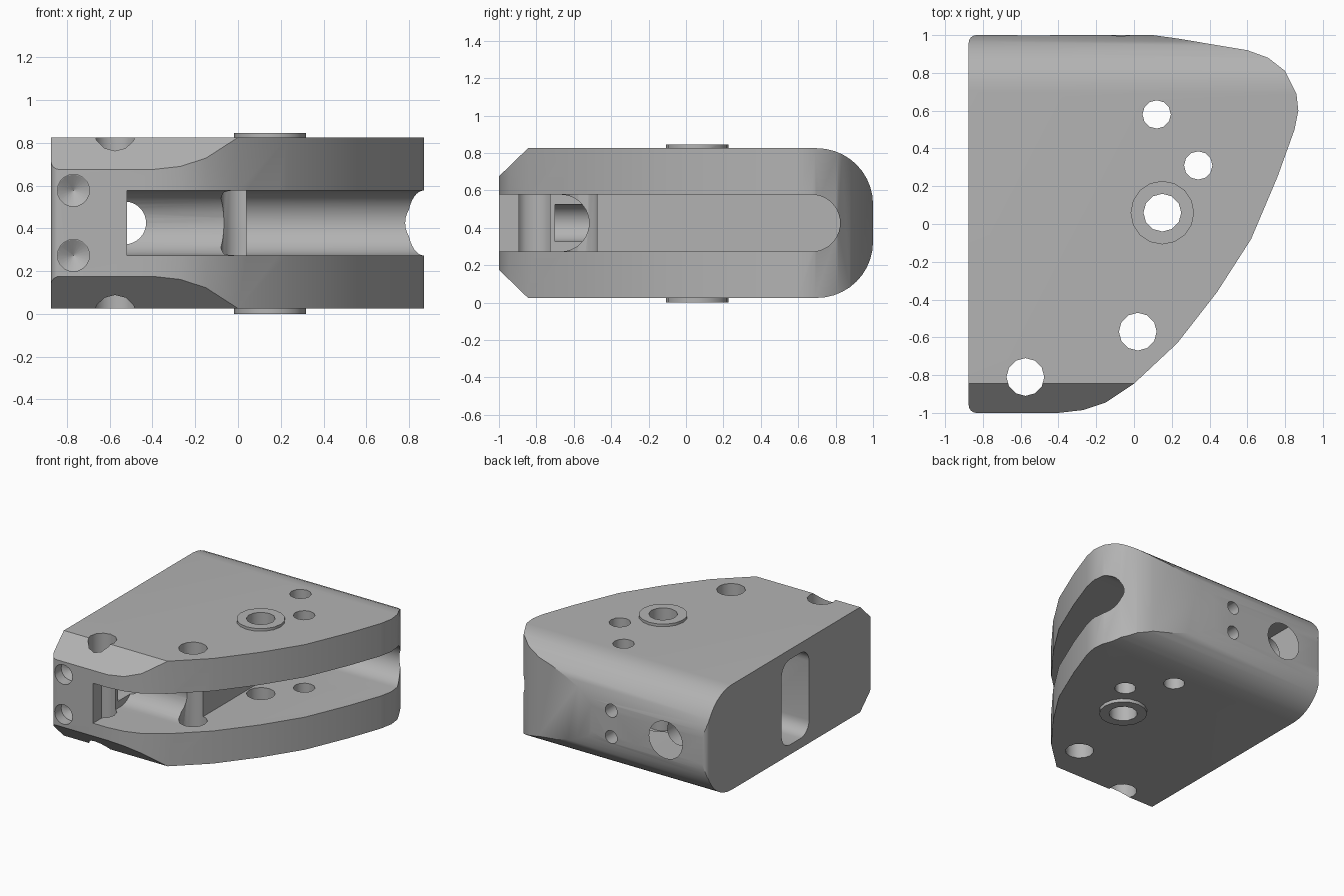
import bpy, bmesh, math
from mathutils import Matrix, Vector

default = bpy.data.objects.get("Cube")
if default:
    bpy.data.objects.remove(default, do_unlink=True)

MID = 0.425          # mid height of the block
FAR = 2.0            # overshoot for cutters

metal = bpy.data.materials.new("machined_grey")
metal.use_nodes = True
GREY = (0.45, 0.45, 0.45, 1)
metal.diffuse_color = GREY
metal.node_tree.nodes["Principled BSDF"].inputs["Base Color"].default_value = GREY


def finish(bm, name):
    bmesh.ops.recalc_face_normals(bm, faces=bm.faces)
    mesh = bpy.data.meshes.new(name)
    bm.to_mesh(mesh)
    bm.free()
    mesh.materials.append(metal)
    obj = bpy.data.objects.new(name, mesh)
    bpy.context.collection.objects.link(obj)
    return obj


def prism(name, points, axis, lo, hi):
    """Extrude a profile: (x, y) along z, or (y, z) along x."""
    bm = bmesh.new()
    place = (lambda a, b: (a, b, lo)) if axis == "z" else (lambda a, b: (lo, a, b))
    face = bm.faces.new([bm.verts.new(place(*p)) for p in points])
    grown = bmesh.ops.extrude_face_region(bm, geom=[face])["geom"]
    step = Vector((0, 0, hi - lo) if axis == "z" else (hi - lo, 0, 0))
    bmesh.ops.translate(bm, vec=step, verts=[g for g in grown if isinstance(g, bmesh.types.BMVert)])
    return finish(bm, name)


def rod(name, axis, a, b, r, lo, hi, sides=32, tip=None):
    """Cylinder or cone along an axis; a, b are its other two coordinates."""
    bm = bmesh.new()
    bmesh.ops.create_cone(bm, cap_ends=True, segments=sides, radius1=r,
                          radius2=r if tip is None else tip, depth=hi - lo)
    m = (lo + hi) / 2
    spin, spot = {
        "x": (Matrix.Rotation(math.pi / 2, 4, "Y"), (m, a, b)),
        "y": (Matrix.Rotation(-math.pi / 2, 4, "X"), (a, m, b)),
        "z": (Matrix.Identity(4), (a, b, m)),
    }[axis]
    bm.transform(Matrix.Translation(spot) @ spin)
    return finish(bm, name)


def arc(cx, cy, r, start, end, steps):
    return [(cx + r * math.cos(math.radians(start + (end - start) * i / steps)),
             cy + r * math.sin(math.radians(start + (end - start) * i / steps)))
            for i in range(steps + 1)]


def combine(target, tool, operation="DIFFERENCE"):
    mod = target.modifiers.new(tool.name, "BOOLEAN")
    mod.operation, mod.solver, mod.object = operation, "EXACT", tool
    bpy.context.view_layer.objects.active = target
    bpy.ops.object.modifier_apply(modifier=mod.name)
    bpy.data.objects.remove(tool, do_unlink=True)


# Block: plan outline with a curved right side
outline = arc(-0.835, -0.96, 0.04, 180, 270, 4)
outline += [(-0.4, -1), (-0.27, -0.985), (-0.15, -0.945), (0, -0.845), (0.23, -0.63),
            (0.44, -0.36), (0.62, -0.08), (0.76, 0.25), (0.85, 0.5), (0.87, 0.6),
            (0.86, 0.69), (0.8, 0.81), (0.71, 0.88), (0.6, 0.92), (0.23, 0.982), (0.1, 1)]
outline += arc(-0.835, 0.96, 0.04, 90, 180, 4)
body = prism("bracket_body", outline, "z", -0.2, 1.1)

# Side profile: chamfered front, rounded back
side = [(-0.845, 0.025)] + arc(0.7, 0.325, 0.3, -90, 0, 10)
side += arc(0.7, 0.525, 0.3, 0, 90, 10) + [(-0.845, 0.825), (-1.01, 0.665), (-1.01, 0.185)]
combine(body, prism("side_profile", side, "x", -FAR, FAR), "INTERSECT")

# Pivot boss standing proud of both plates
combine(body, rod("pivot_boss", "z", 0.15, 0.06, 0.168, 0, 0.845, 16), "UNION")

# Round-bottomed slots, open to the front and right
for name, y, x in (("main_slot", 0.672, 0.04), ("front_slot", -0.67, -0.52)):
    shape = arc(y, MID, 0.152, -90, 90, 20) + [(-FAR, MID + 0.152), (-FAR, MID - 0.152)]
    combine(body, prism(name, shape, "x", x, FAR))

# Rounded pocket in the left-hand flat face
pocket = []
for cy, cz, start in ((0, 0.65, 0), (-0.13, 0.65, 90), (-0.13, 0.2, 180), (0, 0.2, 270)):
    pocket += arc(cy, cz, 0.1, start, start + 90, 6)
combine(body, prism("side_pocket", pocket, "x", -FAR, -0.3))

# Bores through the flat side and the back
combine(body, rod("rear_bore", "x", 0.675, MID, 0.127, -FAR, 0.2))
combine(body, rod("front_bore", "x", -0.67, MID, 0.15, -FAR, -0.4))
combine(body, rod("front_counterbore", "x", -0.68, MID, 0.22, -FAR, -0.68))
combine(body, rod("long_bore", "y", -0.53, MID, 0.1, -0.7, FAR))
combine(body, rod("long_counterbore", "y", -0.53, MID, 0.14, 0.84, FAR))

# Paired blind holes in the front and back
for sign in (-1, 1):
    z = MID + sign * 0.152
    combine(body, rod("front_hole", "y", -0.77, z, 0.075, -1.2, -0.92, 20))
    combine(body, rod("front_hole_tip", "y", -0.77, z, 0.075, -0.921, -0.875, 20, tip=0.001))
    combine(body, rod("back_hole", "y", -0.07, MID + sign * 0.1, 0.05, 0.75, 1.2, 20))

# Vertical through holes
for x, y, r in ((0.12, 0.58, 0.075), (0.34, 0.31, 0.075), (0.15, 0.06, 0.1),
                (0.02, -0.57, 0.1), (-0.575, -0.81, 0.1)):
    combine(body, rod("plate_hole", "z", x, y, r, -0.5, 1.5, 12))

# Smooth curved walls, crisp machined edges
bpy.ops.object.select_all(action="DESELECT")
body.select_set(True)
bpy.context.view_layer.objects.active = body
bpy.ops.object.shade_smooth_by_angle(angle=math.radians(31))
